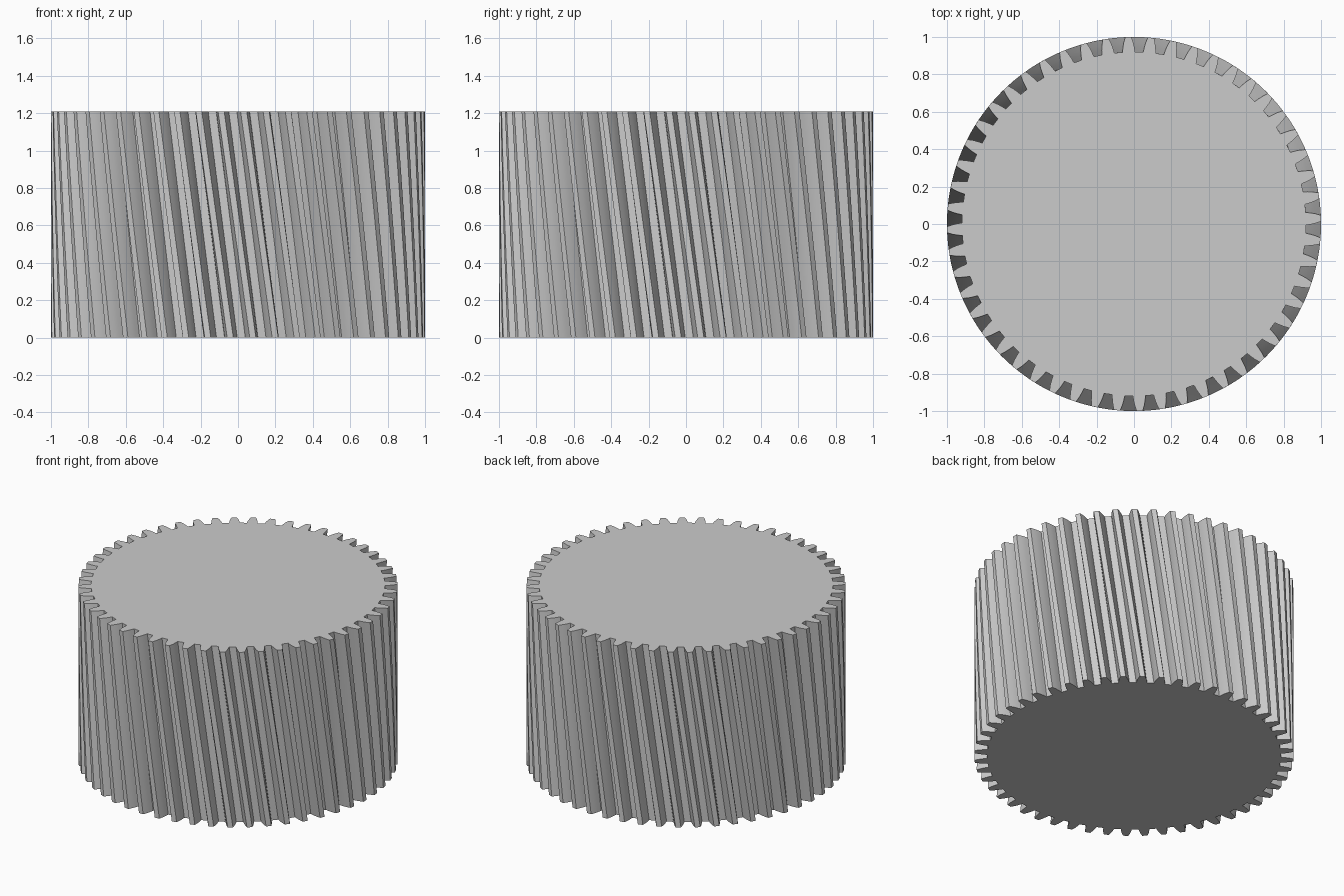
import bpy, bmesh
from math import sin, cos, pi

TEETH, HEIGHT, TWIST, STEPS = 52, 1.21, -0.17, 12
PITCH = 2 * pi / TEETH
# half tooth: (radius, half angle) from root corner to tip
FLANK = [(0.92, 0.037), (0.945, 0.0325), (0.97, 0.0265), (1.0, 0.0165)]

cube = bpy.data.objects.get("Cube")
if cube:
    bpy.data.objects.remove(cube, do_unlink=True)

grey = bpy.data.materials.new("plain grey")
grey.use_nodes = True
colour = (0.6, 0.6, 0.6, 1)
grey.diffuse_color = colour
grey.node_tree.nodes["Principled BSDF"].inputs["Base Color"].default_value = colour

# Outline of the gear in polar form, one tooth after another
outline = []
for i in range(TEETH):
    mid = (i + 0.25) * PITCH
    outline += [(r, mid - a) for r, a in FLANK]
    outline += [(r, mid + a) for r, a in reversed(FLANK)]

# Stack twisted outlines from bottom to top
bm = bmesh.new()
rings = []
for s in range(STEPS + 1):
    t = s / STEPS
    turn = TWIST * (t - 1)
    rings.append([bm.verts.new((r * cos(a + turn), r * sin(a + turn), HEIGHT * t))
                  for r, a in outline])
n = len(outline)
for low, high in zip(rings, rings[1:]):
    for i in range(n):
        j = (i + 1) % n
        bm.faces.new((low[i], low[j], high[j], high[i]))
bm.faces.new(rings[-1])
bm.faces.new(rings[0][::-1])

mesh = bpy.data.meshes.new("helical_gear")
bm.to_mesh(mesh)
bm.free()
mesh.materials.append(grey)
gear = bpy.data.objects.new("helical_gear", mesh)
bpy.context.collection.objects.link(gear)

# Smooth flanks with crisp tooth edges
bpy.context.view_layer.objects.active = gear
gear.select_set(True)
bpy.ops.object.shade_smooth_by_angle(angle=0.44)
